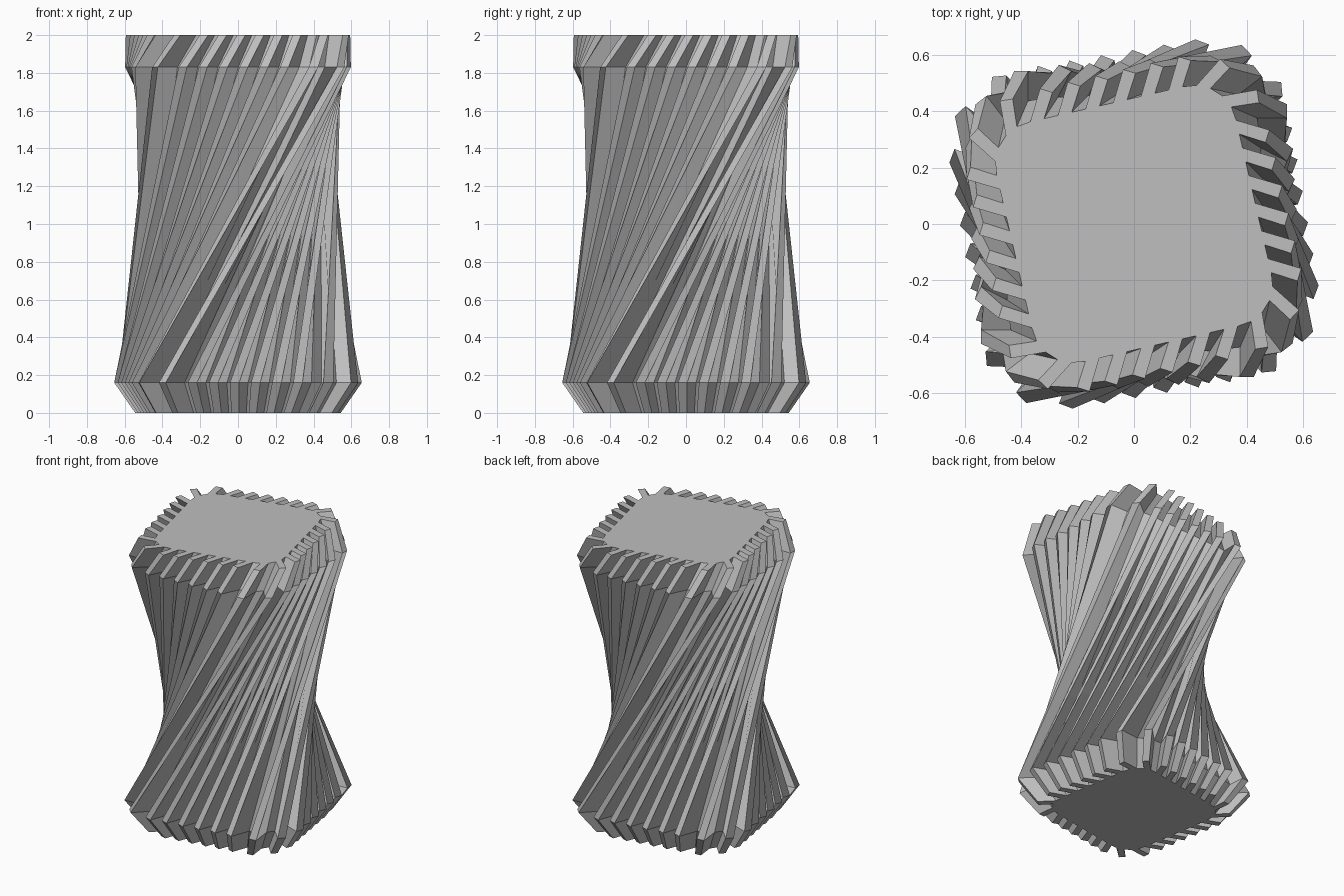
import bpy, bmesh, math
from mathutils import Vector, Matrix

cube = bpy.data.objects.get("Cube")
if cube:
    bpy.data.objects.remove(cube, do_unlink=True)

RIBS = 32
HALF, RADIUS = 0.49, 0.17              # rounded square core
RIB_LENGTH, RIB_WIDTH = 0.124, 0.052
SLANT = math.radians(-30)              # ribs lean clockwise

# height, scale, rotation in degrees of each section
SECTIONS = [(0, 0.83, 9.5), (0.16, 1, 9.5), (1.83, 0.95, 93.5), (2, 0.89, 103)]


def core_point(distance):
    """Point and outward direction on the rounded square, measured from a corner."""
    flat = 2 * (HALF - RADIUS)
    arc = RADIUS * math.pi / 2
    side, d = divmod(distance + 4 * (flat + arc), flat + arc)
    straight = HALF - RADIUS
    if d < arc / 2:
        angle = -math.pi / 4 + d / RADIUS
        centre = Vector((straight, -straight))
    elif d < arc / 2 + flat:
        angle = 0
        centre = Vector((straight, -straight + d - arc / 2))
    else:
        angle = (d - arc / 2 - flat) / RADIUS
        centre = Vector((straight, straight))
    normal = Vector((math.cos(angle), math.sin(angle)))
    turn = Matrix.Rotation(side * math.pi / 2, 2)
    return turn @ (centre + normal * RADIUS), turn @ normal


def ribbed_outline():
    """Core outline with a leaning rectangular rib on every second segment."""
    step = (8 * (HALF - RADIUS) + 2 * math.pi * RADIUS) / RIBS
    points = []
    for i in range(RIBS):
        start, _ = core_point((i + 0.25) * step)
        end, _ = core_point((i + 0.75) * step)
        middle, normal = core_point((i + 0.5) * step)
        lean = Matrix.Rotation(SLANT, 2) @ normal
        across = Vector((-lean.y, lean.x)) * RIB_WIDTH / 2
        tip = middle + lean * RIB_LENGTH
        points += [start, tip - across, tip + across, end]
    return points


# Stack the sections and join them with straight ruled strips
outline = ribbed_outline()
bm = bmesh.new()
rings = []
for height, scale, degrees in SECTIONS:
    turn = Matrix.Rotation(math.radians(degrees), 2)
    ring = []
    for point in outline:
        p = turn @ point * scale
        ring.append(bm.verts.new((p.x, p.y, height)))
    rings.append(ring)

count = len(outline)
for low, high in zip(rings, rings[1:]):
    for i in range(count):
        j = (i + 1) % count
        bm.faces.new((low[i], low[j], high[j], high[i]))

# Flat end caps
bm.faces.new(rings[-1])
bm.faces.new(list(reversed(rings[0])))

mesh = bpy.data.meshes.new("twisted_ribbed_vase")
bm.to_mesh(mesh)
bm.free()
vase = bpy.data.objects.new("twisted_ribbed_vase", mesh)
bpy.context.collection.objects.link(vase)

# Plain grey finish
grey = bpy.data.materials.new("plain_grey")
grey.use_nodes = True
color = (0.52, 0.52, 0.52, 1)
grey.diffuse_color = color
grey.node_tree.nodes["Principled BSDF"].inputs["Base Color"].default_value = color
mesh.materials.append(grey)
